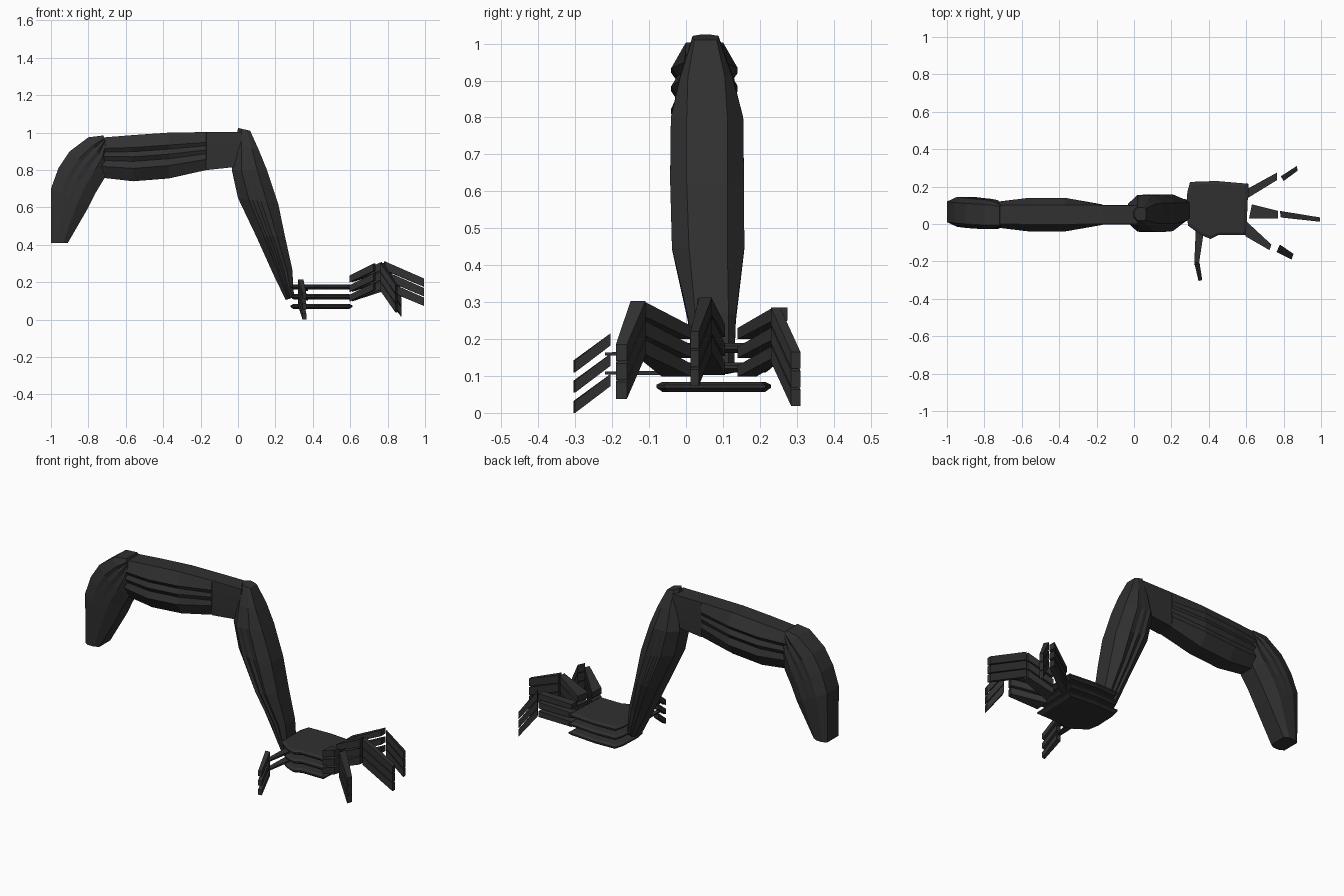
import bpy, bmesh

black = bpy.data.materials.new("charcoal black")
black.diffuse_color = (0.03, 0.03, 0.03, 1)


def loft(name, rings):
    """Skin a list of equal-length closed rings and cap both ends."""
    bm = bmesh.new()
    loops = [[bm.verts.new(p) for p in ring] for ring in rings]
    n = len(loops[0])
    for a, b in zip(loops, loops[1:]):
        for i in range(n):
            j = (i + 1) % n
            bm.faces.new((a[i], a[j], b[j], b[i]))
    bm.faces.new(loops[0][::-1])
    bm.faces.new(loops[-1])
    bmesh.ops.recalc_face_normals(bm, faces=bm.faces)
    me = bpy.data.meshes.new(name)
    bm.to_mesh(me)
    bm.free()
    me.materials.append(black)
    ob = bpy.data.objects.new(name, me)
    bpy.context.collection.objects.link(ob)
    return ob


def section(a, b, y, w, wa, wb, notch):
    """Limb cross-section from xz point a to b, with ridged sides mirrored about y."""
    prof = [(0, wa), (.27, w), (.36, w * notch), (.47, w),
            (.57, w * notch), (.72, w), (1, wb)]
    pts = [(a[0] + (b[0] - a[0]) * t, a[1] + (b[1] - a[1]) * t, h) for t, h in prof]
    return ([(x, y - h, z) for x, z, h in pts] +
            [(x, y + h, z) for x, z, h in reversed(pts)])


def bar(name, start, end, z0, z1):
    """Tapered bar: start/end are plan-edge pairs, z0/z1 are (top, bottom)."""
    rings = []
    for (p, q), (t, b) in ((start, z0), (end, z1)):
        rings.append([(*p, t), (*q, t), (*q, b), (*p, b)])
    return loft(name, rings)


# Shoulder: bent around the corner into the upper arm
loft("shoulder", [section(a, b, y, w, wa, wb, n) for a, b, y, w, wa, wb, n in (
    ((-1, .41), (-.91, .41), .065, .065, .05, .05, 1),
    ((-1, .70), (-.80, .60), .065, .08, .055, .05, 1),
    ((-.96, .81), (-.76, .68), .06, .08, .055, .05, .97),
    ((-.90, .90), (-.715, .755), .055, .08, .055, .05, .94),
    ((-.80, .975), (-.70, .82), .05, .078, .055, .05, .9),
    ((-.72, .985), (-.70, .93), .045, .06, .05, .045, .9))])

# Upper arm: three ridges per side, fading into a plain box at the elbow
loft("upper_arm", [section((x, t), (x, b), .05, w, wa, wb, n) for x, t, b, w, wa, wb, n in (
    (-.76, .96, .78, .055, .045, .035, .9),
    (-.71, .975, .757, .072, .05, .04, .85),
    (-.56, .987, .74, .09, .052, .045, .82),
    (-.37, 1.0, .755, .09, .052, .045, .82),
    (-.17, 1.003, .80, .055, .05, .045, .95),
    (-.168, 1.003, .80, .052, .05, .05, 1),
    (.02, 1.003, .82, .052, .05, .05, 1))])

# Forearm: swells in the middle and tapers to the wrist
loft("forearm", [section(a, b, y, w, wa, wb, n) for a, b, y, w, wa, wb, n in (
    ((0, 1.025), (.065, 1.01), .053, .035, .01, .03, 1),
    ((-.015, .92), (.11, .91), .055, .07, .04, .05, 1),
    ((-.033, .80), (.155, .80), .057, .098, .05, .055, .98),
    ((0, .65), (.215, .62), .057, .10, .05, .055, .92),
    ((.10, .44), (.25, .45), .06, .098, .05, .052, .88),
    ((.19, .24), (.29, .27), .07, .065, .04, .045, .85),
    ((.255, .105), (.30, .12), .075, .055, .035, .04, .9))])

# Hand: three stacked thin palms
palm = [(.28, .05), (.29, -.01), (.36, -.06), (.41, -.08), (.45, -.06),
        (.60, -.06), (.612, .215), (.44, .23), (.30, .225), (.285, .17)]
for i, z in enumerate((.07, .122, .175)):
    rings = []
    for dz, s in ((-.013, .9), (-.002, 1), (.006, 1), (.014, .9)):
        rings.append([(.44 + (x - .44) * s, .08 + (y - .08) * s, z + dz) for x, y in palm])
    loft(f"palm_{i}", rings)

# Fingers: proximal and distal plan edges with (top, bottom) heights
fingers = {
    "index": (((.60, .015), (.595, -.065)), ((.735, -.11), (.725, -.14)),
              ((.78, -.11), (.762, -.15)), ((.853, -.16), (.842, -.19)),
              (.235, .20), (.30, .26), (.303, .255), (.185, .14)),
    "middle": (((.63, .105), (.615, .03)), ((.77, .07), (.77, .03)),
               ((.78, .07), (.785, .035)), ((.995, .035), (.995, .012)),
               (.24, .205), (.31, .265), (.312, .265), (.22, .175)),
    "ring": (((.61, .19), (.61, .14)), ((.765, .275), (.765, .235)),
             ((.785, .255), (.80, .23)), ((.87, .31), (.875, .285)),
             (.23, .20), (.285, .25), (.285, .24), (.165, .12)),
}
for name, (p0, p1, d0, d1, za, zb, zc, zd) in fingers.items():
    for i in range(3):
        low = lambda z: (z[0] - .051 * i, z[1] - .051 * i)
        bar(f"{name}_finger_base_{i}", p0, p1, low(za), low(zb))
        bar(f"{name}_finger_tip_{i}", d0, d1, low(zc), low(zd))

# Thumb: flat base plates and three drooping tips
for i, z in enumerate((.108, .16)):
    bar(f"thumb_base_{i}", ((.33, -.03), (.375, -.03)), ((.322, -.22), (.346, -.22)),
        (z + .006, z - .006), (z + .004, z - .004))
for i in range(3):
    d = .055 * i
    bar(f"thumb_tip_{i}", ((.322, -.205), (.35, -.205)), ((.345, -.305), (.365, -.30)),
        (.215 - d, .182 - d), (.142 - d, .11 - d))
